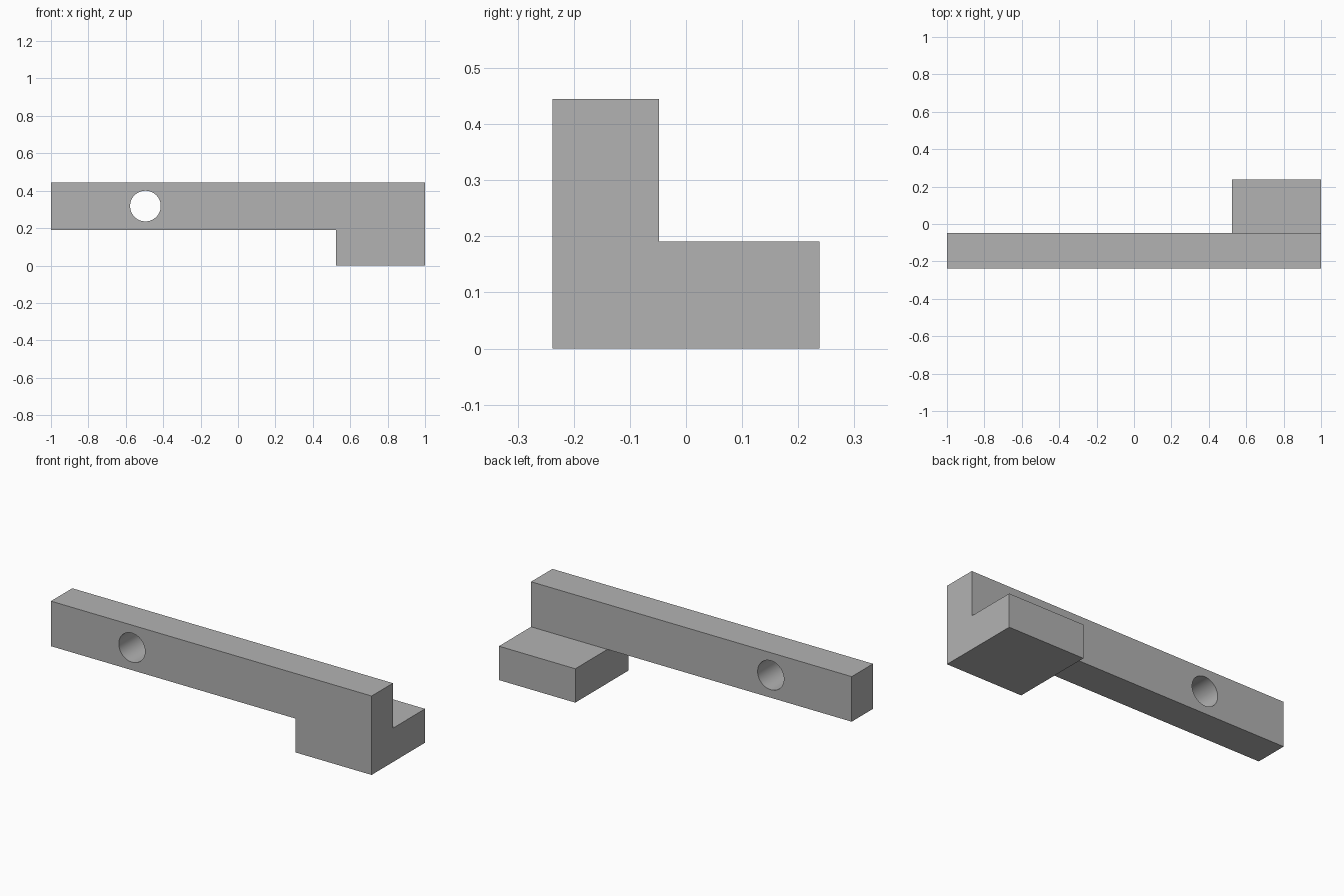
import bpy, bmesh, math
from mathutils import Vector

cube = bpy.data.objects.get("Cube")
if cube:
    bpy.data.objects.remove(cube, do_unlink=True)

# Main dimensions
FRONT, PLATE_BACK, FOOT_BACK = -0.238, -0.048, 0.238
FOOT_X, FOOT_TOP, TOP = 0.524, 0.191, 0.445
HOLE_X, HOLE_Z, HOLE_R = -0.495, 0.318, 0.082

grey = bpy.data.materials.new("plain grey")
grey.use_nodes = True
colour = (0.448, 0.448, 0.448, 1)
grey.diffuse_color = colour
grey.node_tree.nodes["Principled BSDF"].inputs["Base Color"].default_value = colour


def extrude_back(bm, faces, depth):
    """Push faces towards +y and return the moved faces."""
    result = bmesh.ops.extrude_face_region(bm, geom=faces)["geom"]
    verts = [g for g in result if isinstance(g, bmesh.types.BMVert)]
    bmesh.ops.translate(bm, verts=verts, vec=(0, depth, 0))
    return [g for g in result if isinstance(g, bmesh.types.BMFace)]


# Front outline: long bar above, foot below its left end
bm = bmesh.new()
outline = [(-1, TOP), (-1, FOOT_TOP), (FOOT_X, FOOT_TOP), (1, FOOT_TOP), (1, TOP),
           (FOOT_X, 0), (1, 0)]
v = [bm.verts.new((x, FRONT, z)) for x, z in outline]
bm.faces.new([v[i] for i in (0, 1, 2, 3, 4)])
bm.faces.new([v[i] for i in (2, 5, 6, 3)])

# Bar thickness, then the foot carried on to the back
backs = extrude_back(bm, list(bm.faces), PLATE_BACK - FRONT)
foot = min(backs, key=lambda f: f.calc_center_median().z)
extrude_back(bm, [foot], FOOT_BACK - PLATE_BACK)

# Clear leftover inner faces and merge flat neighbours
inner = [f for f in bm.faces if all(len(e.link_faces) > 2 for e in f.edges)]
bmesh.ops.delete(bm, geom=inner, context='FACES')
bmesh.ops.dissolve_limit(bm, angle_limit=0.01, verts=bm.verts, edges=bm.edges)
bmesh.ops.recalc_face_normals(bm, faces=bm.faces)
mesh = bpy.data.meshes.new("bar_with_foot")
bm.to_mesh(mesh)
bm.free()
bar = bpy.data.objects.new("bar_with_foot", mesh)
bpy.context.collection.objects.link(bar)
mesh.materials.append(grey)

# Round through-hole
bpy.ops.mesh.primitive_cylinder_add(
    vertices=64, radius=HOLE_R, depth=0.6,
    location=(HOLE_X, FRONT, HOLE_Z), rotation=(math.pi / 2, 0, 0))
cutter = bpy.context.object
cutter.name = "hole_cutter"
cutter.data.materials.append(grey)
hole = bar.modifiers.new("hole", 'BOOLEAN')
hole.operation = 'DIFFERENCE'
hole.solver = 'EXACT'
hole.object = cutter

# Apply the cut and smooth the bore only
bpy.ops.object.select_all(action='DESELECT')
bar.select_set(True)
bpy.context.view_layer.objects.active = bar
bpy.ops.object.modifier_apply(modifier=hole.name)
bpy.data.objects.remove(cutter, do_unlink=True)
bpy.ops.object.shade_smooth_by_angle(angle=math.radians(30))
